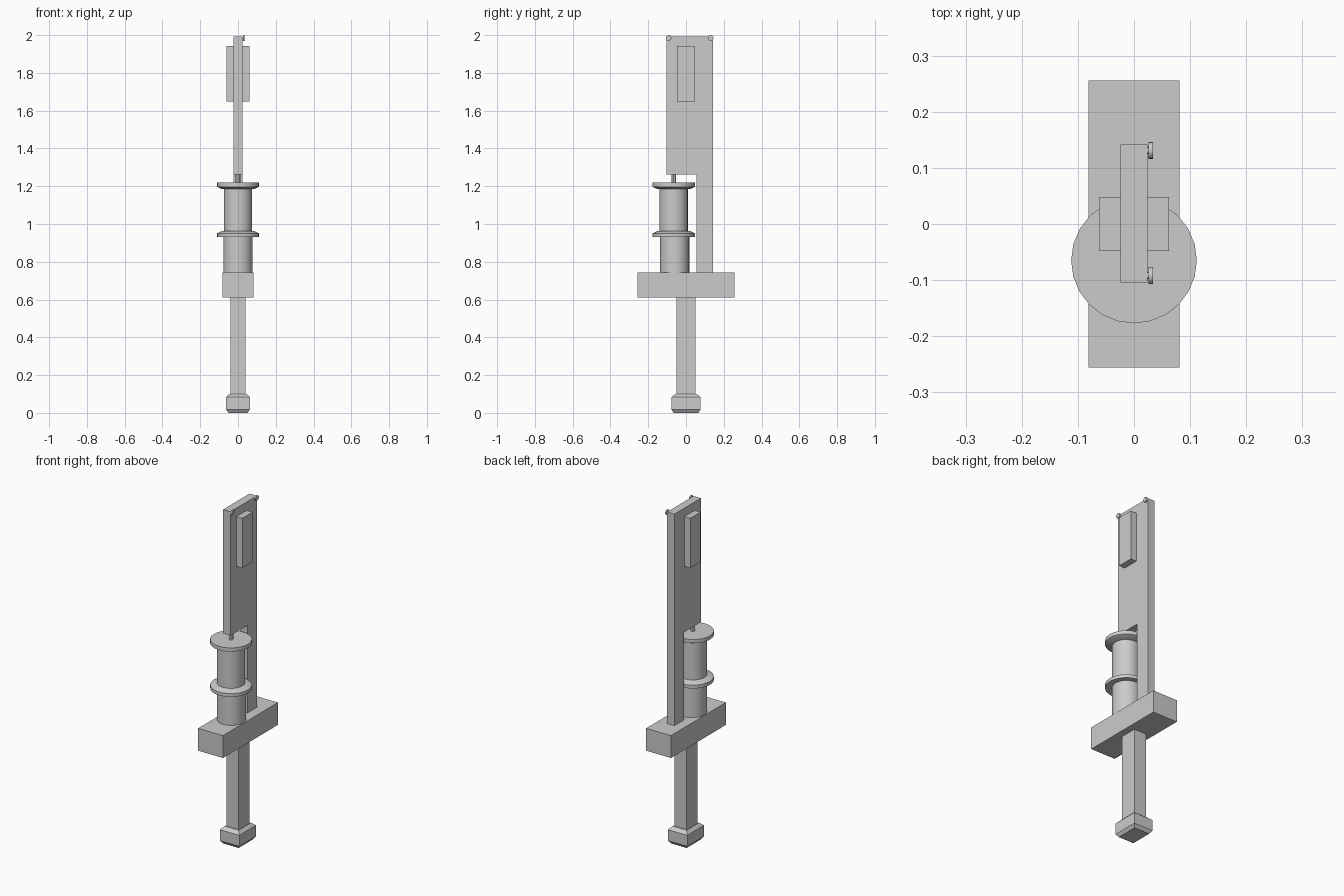
import bpy, bmesh, math
from mathutils import Matrix

if "Cube" in bpy.data.objects:
    bpy.data.objects.remove(bpy.data.objects["Cube"])


def finish(name, bm, smooth=False):
    bmesh.ops.recalc_face_normals(bm, faces=bm.faces)
    me = bpy.data.meshes.new(name)
    bm.to_mesh(me)
    bm.free()
    ob = bpy.data.objects.new(name, me)
    bpy.context.collection.objects.link(ob)
    if smooth:
        bpy.ops.object.select_all(action='DESELECT')
        ob.select_set(True)
        bpy.context.view_layer.objects.active = ob
        bpy.ops.object.shade_smooth_by_angle(angle=math.radians(30))
    return ob


def stack(name, rings):
    """Rectangular sections (half x, half y, z) joined from bottom to top."""
    bm = bmesh.new()
    loops = [[bm.verts.new((sx * hx, sy * hy, z))
              for sx, sy in ((-1, -1), (1, -1), (1, 1), (-1, 1))]
             for hx, hy, z in rings]
    bridge(bm, loops)
    return finish(name, bm)


def bridge(bm, loops):
    n = len(loops[0])
    for a, b in zip(loops, loops[1:]):
        for i in range(n):
            j = (i + 1) % n
            bm.faces.new((a[i], a[j], b[j], b[i]))
    bm.faces.new(loops[0][::-1])
    bm.faces.new(loops[-1])


def lathe(name, profile, matrix, n=24):
    """Closed turned part from (radius, height) points."""
    bm = bmesh.new()
    loops = [[bm.verts.new((r * math.cos(2 * math.pi * i / n),
                            r * math.sin(2 * math.pi * i / n), h))
              for i in range(n)] for r, h in profile]
    bridge(bm, loops)
    bm.transform(matrix)
    return finish(name, bm, True)


# handle: chamfered pommel, grip and crossguard
stack("pommel", [(0.05, 0.065, 0), (0.063, 0.078, 0.018),
                 (0.063, 0.078, 0.083), (0.046, 0.057, 0.1)])
stack("grip", [(0.04, 0.051, 0.09), (0.04, 0.051, 0.612)])
stack("crossguard", [(0.081, 0.256, 0.612), (0.081, 0.256, 0.744)])

# blade: L-shaped side profile with a narrow rear leg
outline = [(0.055, 0.744), (0.142, 0.744), (0.142, 1.992),
           (-0.104, 1.992), (-0.104, 1.261), (0.055, 1.261)]
bm = bmesh.new()
face = bm.faces.new([bm.verts.new((-0.024, y, z)) for y, z in outline])
ext = bmesh.ops.extrude_face_region(bm, geom=[face])
bmesh.ops.translate(bm, vec=(0.048, 0, 0),
                    verts=[v for v in ext["geom"] if isinstance(v, bmesh.types.BMVert)])
finish("blade", bm)

# block passing through the blade
stack("side_block", [(0.062, 0.048, 1.648), (0.062, 0.048, 1.942)])

# turned parts in front of the rear leg
axis = Matrix.Translation((0, -0.065, 0))
lathe("lower_drum", [(0.078, 0.744), (0.078, 0.935)], Matrix.Translation((0, -0.06, 0)))
lathe("lower_flange", [(0.112, 0.93), (0.112, 0.95), (0.085, 0.963)], axis)
lathe("upper_drum", [(0.075, 0.955), (0.075, 1.19)], axis)
lathe("upper_flange", [(0.085, 1.184), (0.112, 1.197), (0.112, 1.219)], axis)
lathe("spindle", [(0.012, 1.21), (0.012, 1.265)], axis, 12)

# small round knobs on the right face of the blade tip
for side, y in (("front", -0.092), ("rear", 0.131)):
    m = Matrix.Translation((0, y, 1.985)) @ Matrix.Rotation(math.pi / 2, 4, 'Y')
    lathe(side + "_knob", [(0.015, 0.026), (0.015, 0.034)], m, 16)
    lathe(side + "_knob_stem", [(0.006, 0.02), (0.006, 0.03)], m, 12)
